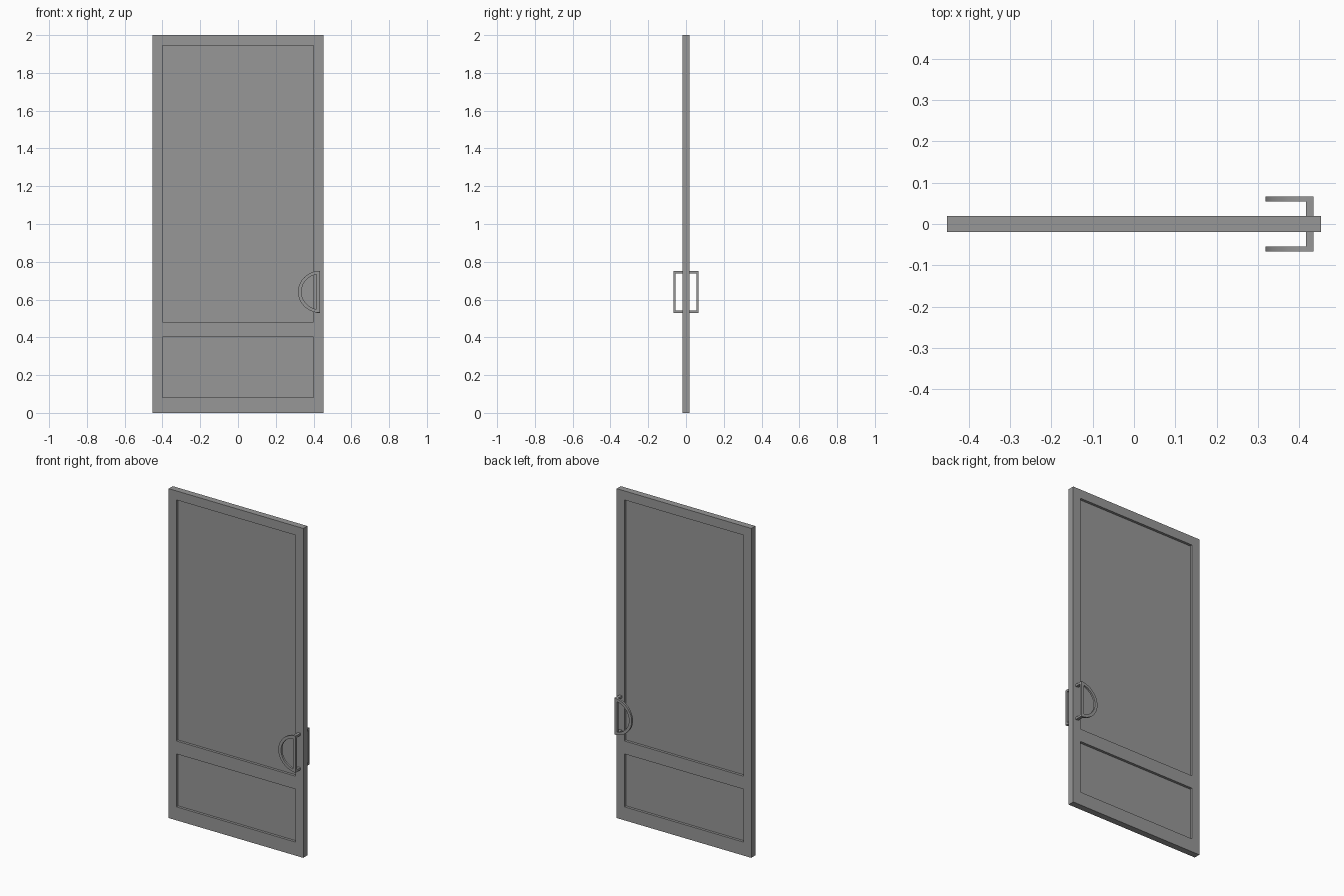
import bpy, bmesh, math

if "Cube" in bpy.data.objects:
    bpy.data.objects.remove(bpy.data.objects["Cube"])

dark = bpy.data.materials.new("dark_grey")
dark.diffuse_color = (0.31, 0.31, 0.31, 1)
dark.use_nodes = True
dark.node_tree.nodes["Principled BSDF"].inputs["Base Color"].default_value = dark.diffuse_color


def plate(name, loops, y, thickness):
    """Flat plate in the XZ plane: first loop is the outline, the rest are holes."""
    curve = bpy.data.curves.new(name, 'CURVE')
    curve.dimensions = '2D'
    curve.fill_mode = 'BOTH'
    curve.extrude = thickness / 2
    for pts in loops:
        spline = curve.splines.new('POLY')
        spline.points.add(len(pts) - 1)
        for p, (x, z) in zip(spline.points, pts):
            p.co = (x, z, 0, 1)
        spline.use_cyclic_u = True
    temp = bpy.data.objects.new(name + "_outline", curve)
    bpy.context.collection.objects.link(temp)
    bpy.context.view_layer.update()
    mesh = bpy.data.meshes.new_from_object(temp)
    bpy.data.objects.remove(temp)
    bm = bmesh.new()
    bm.from_mesh(mesh)
    for v in bm.verts:
        v.co = (v.co.x, y - v.co.z, v.co.y)
    bmesh.ops.remove_doubles(bm, verts=bm.verts, dist=1e-5)
    bmesh.ops.recalc_face_normals(bm, faces=bm.faces)
    for f in bm.faces:
        f.smooth = False
        f.material_index = 0
    bm.to_mesh(mesh)
    bm.free()
    mesh.name = name
    mesh.materials.clear()
    mesh.materials.append(dark)
    obj = bpy.data.objects.new(name, mesh)
    bpy.context.collection.objects.link(obj)
    return obj


def box(name, x0, x1, y0, y1, z0, z1):
    bpy.ops.mesh.primitive_cube_add(
        size=1, location=((x0 + x1) / 2, (y0 + y1) / 2, (z0 + z1) / 2))
    obj = bpy.context.object
    obj.name = name
    obj.scale = (x1 - x0, y1 - y0, z1 - z0)
    obj.data.materials.append(dark)
    return obj


def rect(x0, x1, z0, z1):
    return [(x0, z0), (x1, z0), (x1, z1), (x0, z1)]


def half_round(cx, cz, rx, rz, x_cut, n=32):
    """Left-facing D outline, cut straight at x_cut."""
    a = math.acos((x_cut - cx) / rx)
    return [(cx + rx * math.cos(t), cz + rz * math.sin(t))
            for t in (a + (2 * math.pi - 2 * a) * i / n for i in range(n + 1))]


# Door frame with two openings, and the recessed panels
HALF = 0.0195
PANEL_HALF = 0.004
openings = {"upper_panel": (-0.40, 0.40, 0.482, 1.945),
            "lower_panel": (-0.40, 0.40, 0.082, 0.403)}
plate("door_frame",
      [rect(-0.452, 0.452, 0, 2)] + [rect(*o) for o in openings.values()],
      0, 2 * HALF)
for name, (x0, x1, z0, z1) in openings.items():
    box(name, x0, x1, -PANEL_HALF, PANEL_HALF, z0, z1)

# D-shaped pull handles on both faces, each on two posts
EDGE, BAR, CZ, R = 0.434, 0.416, 0.641, 0.111
OUT, THICK = 0.067, 0.012
for side, s in (("front", -1), ("back", 1)):
    grip = plate(side + "_handle",
                 [half_round(EDGE, CZ, 0.116, R, EDGE),
                  half_round(EDGE, CZ, 0.098, R - 0.017, BAR)],
                 s * (OUT - THICK / 2), THICK)
    bpy.ops.object.select_all(action='DESELECT')
    grip.select_set(True)
    bpy.context.view_layer.objects.active = grip
    bpy.ops.object.shade_smooth_by_angle(angle=math.radians(30))
    ya, yb = sorted((s * HALF, s * (OUT - THICK)))
    for end, z0 in (("lower", CZ - R), ("upper", CZ + R - 0.013)):
        box(f"{side}_{end}_handle_post", BAR, EDGE, ya, yb, z0, z0 + 0.013)
